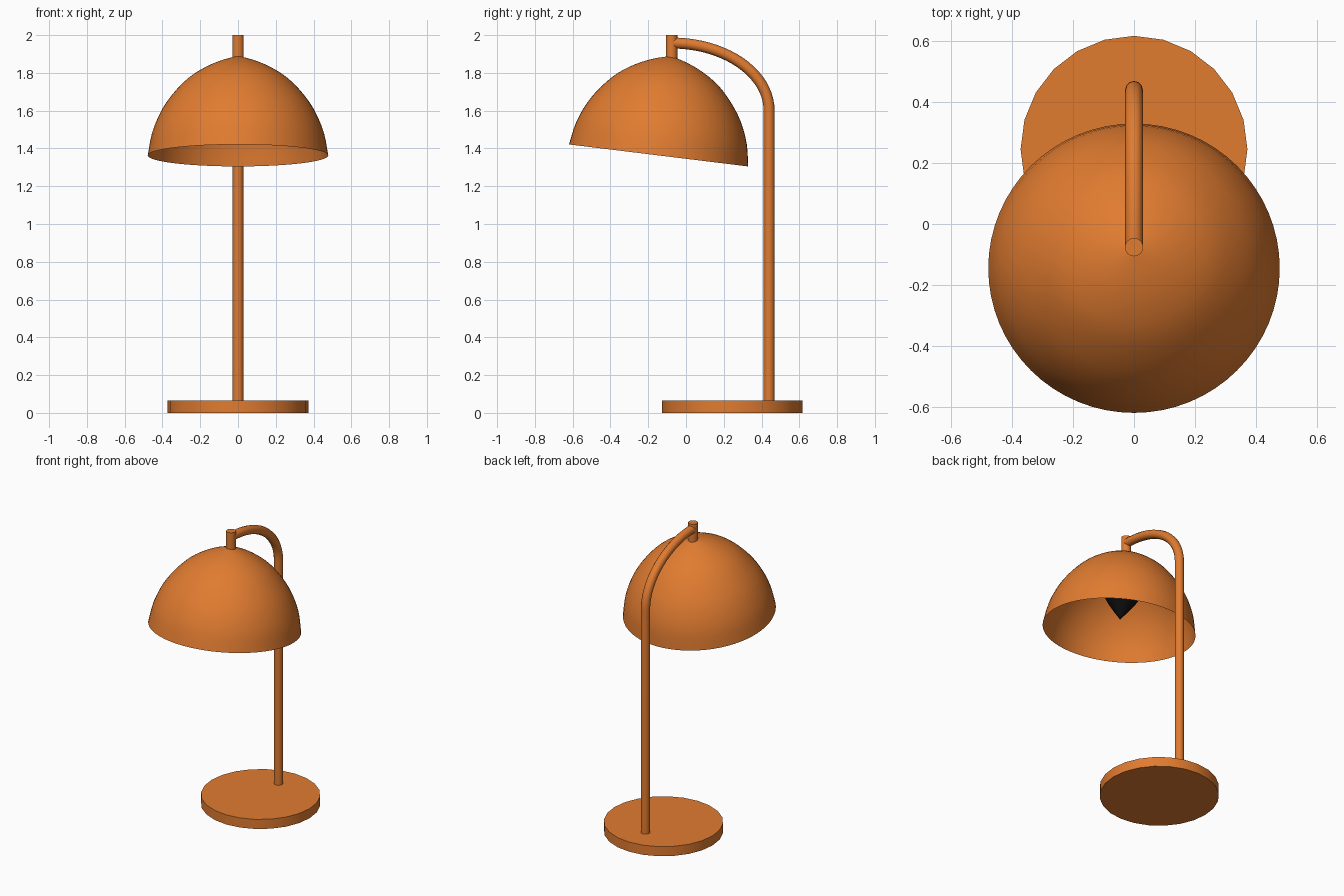
import bpy, bmesh, math
from mathutils import Matrix, Vector

if "Cube" in bpy.data.objects:
    bpy.data.objects.remove(bpy.data.objects["Cube"])


def material(name, color):
    m = bpy.data.materials.new(name)
    m.diffuse_color = color
    m.use_nodes = True
    m.node_tree.nodes["Principled BSDF"].inputs["Base Color"].default_value = m.diffuse_color
    return m


orange = material("orange_metal", (0.75, 0.2, 0.03, 1))
black = material("black", (0.005, 0.005, 0.005, 1))


def finish(obj, name, mat):
    obj.name = name
    obj.data.materials.append(mat)
    bpy.ops.object.select_all(action='DESELECT')
    obj.select_set(True)
    bpy.context.view_layer.objects.active = obj
    bpy.ops.object.shade_smooth_by_angle(angle=math.radians(35))


def cylinder(name, radius, z0, z1, y, sides, mat):
    bpy.ops.mesh.primitive_cylinder_add(vertices=sides, radius=radius, depth=z1 - z0,
                                        location=(0, y, (z0 + z1) / 2))
    finish(bpy.context.object, name, mat)


def smooth_profile(pts, steps=3):
    """Catmull-Rom interpolation through (radius, height) points."""
    p = [Vector(q) for q in pts]
    p = [2 * p[0] - p[1]] + p + [2 * p[-1] - p[-2]]
    out = []
    for a, b, c, d in zip(p, p[1:], p[2:], p[3:]):
        for i in range(steps):
            t = i / steps
            out.append(0.5 * (2 * b + (c - a) * t + (2 * a - 5 * b + 4 * c - d) * t * t
                              + (3 * b - a - 3 * c + d) * t ** 3))
    return out + [p[-2]]


def lathe(name, profile, sides, matrix, mat):
    bm = bmesh.new()
    verts = [bm.verts.new((max(r, 0), 0, h)) for r, h in profile]
    edges = [bm.edges.new(pair) for pair in zip(verts, verts[1:])]
    bmesh.ops.spin(bm, geom=verts + edges, axis=(0, 0, 1), cent=(0, 0, 0),
                   angle=2 * math.pi, steps=sides)
    bmesh.ops.remove_doubles(bm, verts=bm.verts, dist=1e-4)
    bmesh.ops.recalc_face_normals(bm, faces=bm.faces)
    mesh = bpy.data.meshes.new(name)
    bm.to_mesh(mesh)
    bm.free()
    obj = bpy.data.objects.new(name, mesh)
    bpy.context.collection.objects.link(obj)
    obj.matrix_world = matrix
    finish(obj, name, mat)


# Round foot
cylinder("base", 0.372, 0, 0.066, 0.245, 24, orange)

# Upright pole bending through a quarter ellipse into the arm
path = [(0, 0.44, 0.06)]
for i in range(21):
    a = math.pi / 2 * i / 20
    path.append((0, -0.075 + 0.515 * math.cos(a), 1.6 + 0.358 * math.sin(a)))
curve = bpy.data.curves.new("pole_and_arm", 'CURVE')
curve.dimensions = '3D'
curve.bevel_depth = 0.029
curve.bevel_resolution = 4
curve.use_fill_caps = True
spline = curve.splines.new('POLY')
spline.points.add(len(path) - 1)
for point, co in zip(spline.points, path):
    point.co = (*co, 1)
pole = bpy.data.objects.new("pole_and_arm", curve)
bpy.context.collection.objects.link(pole)
bpy.context.view_layer.objects.active = pole
pole.select_set(True)
bpy.ops.object.convert(target='MESH')
finish(bpy.context.object, "pole_and_arm", orange)

# Short hanger holding the shade
cylinder("hanger", 0.03, 1.82, 2.0, -0.076, 24, orange)

# Tilted open dome and the bulb inside it
tilt = Matrix.Translation((0, -0.145, 1.363)) @ Matrix.Rotation(math.radians(-7), 4, 'X')
dome = [(0.478, 0), (0.455, 0.12), (0.41, 0.23), (0.35, 0.32), (0.27, 0.405),
        (0.18, 0.465), (0.09, 0.505), (0, 0.531)]
lathe("shade", smooth_profile(dome), 64, tilt, orange)
bulb = [(0, 0.075), (0.055, 0.145), (0.105, 0.22), (0.115, 0.27), (0.09, 0.33),
        (0.055, 0.39), (0.045, 0.51)]
lathe("bulb", smooth_profile(bulb), 32, tilt, black)
